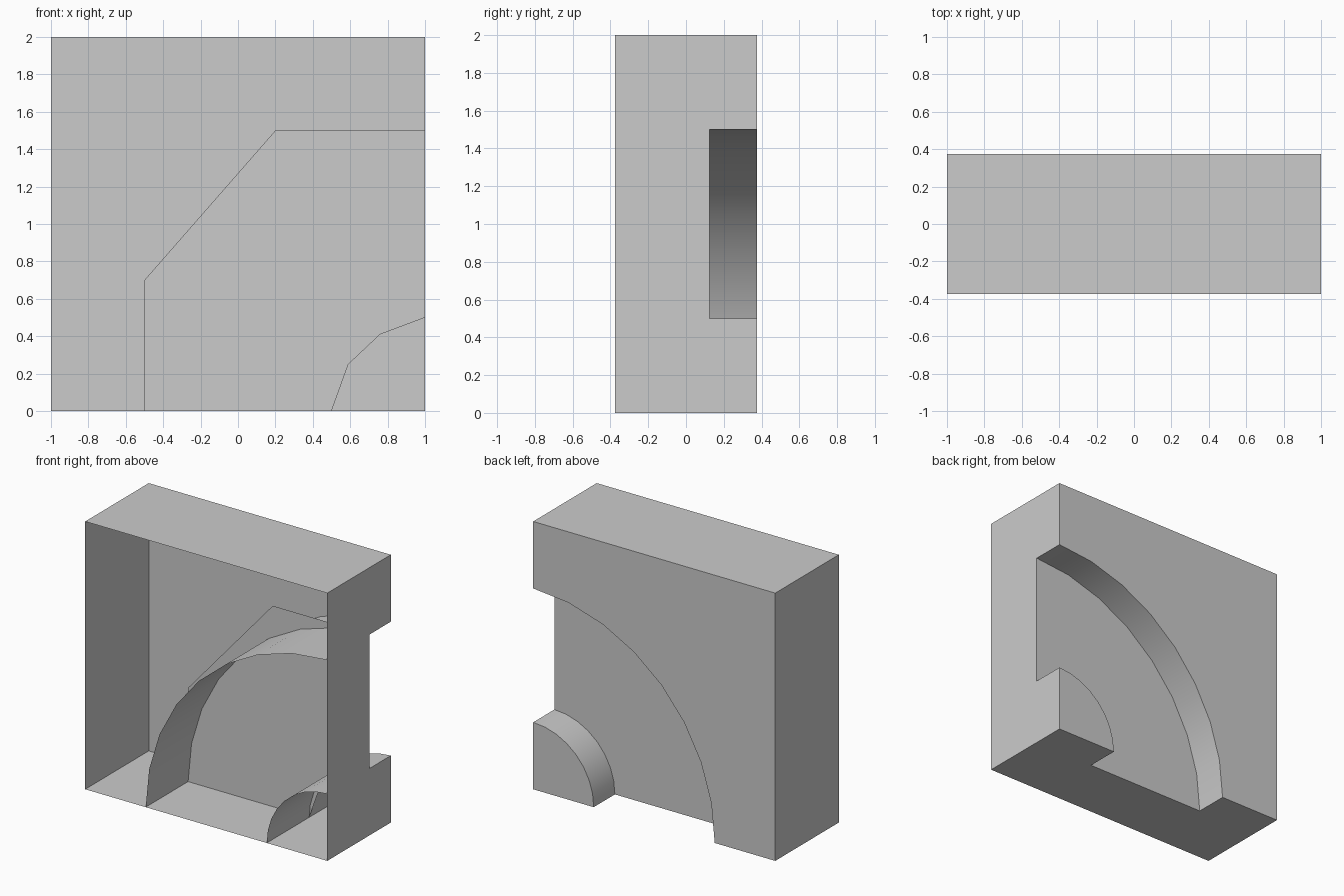
import bpy, bmesh
from math import sin, cos, pi
from mathutils import Vector

if "Cube" in bpy.data.objects:
    bpy.data.objects.remove(bpy.data.objects["Cube"])

F, G, B = -0.375, 0.125, 0.375   # front rim, groove floor, back face (y)
SEG = 8


def arc(r):
    """Quarter circle in x/z around the lower right corner, bottom to top."""
    return [(1 - r * cos(i * pi / 2 / SEG), r * sin(i * pi / 2 / SEG)) for i in range(SEG + 1)]


def make(name, faces, smooth=False):
    """faces: list of (points, outward direction)."""
    bm = bmesh.new()
    for pts, out in faces:
        f = bm.faces.new([bm.verts.new(p) for p in pts])
        f.normal_update()
        if f.normal.dot(Vector(out)) < 0:
            f.normal_flip()
        f.smooth = smooth
    bmesh.ops.remove_doubles(bm, verts=bm.verts, dist=1e-5)
    me = bpy.data.meshes.new(name)
    bm.to_mesh(me)
    bm.free()
    ob = bpy.data.objects.new(name, me)
    bpy.context.collection.objects.link(ob)
    return ob


def flat(profile, y):
    return [(x, y, z) for x, z in profile]


outer, inner = arc(1.5), arc(0.5)

# Block shell, open at the front, notched where the groove leaves it
make("block_shell", [
    ([(-1, F, 0), (-1, B, 0), (-1, B, 2), (-1, F, 2)], (-1, 0, 0)),
    ([(-1, F, 2), (1, F, 2), (1, B, 2), (-1, B, 2)], (0, 0, 1)),
    ([(-1, F, 0), (1, F, 0), (1, B, 0), (0.5, B, 0), (0.5, G, 0),
      (-0.5, G, 0), (-0.5, B, 0), (-1, B, 0)], (0, 0, -1)),
    ([(1, F, 0), (1, F, 2), (1, B, 2), (1, B, 1.5), (1, G, 1.5),
      (1, G, 0.5), (1, B, 0.5), (1, B, 0)], (1, 0, 0)),
    (flat(outer + [(1, 2), (-1, 2), (-1, 0)], B), (0, 1, 0)),
    (flat(inner + [(1, 0)], B), (0, 1, 0)),
])

# Curved groove walls, running the full depth of the block
for name, path, side in (("outer_groove_wall", outer, 1), ("inner_groove_wall", inner, -1)):
    walls = []
    for (x0, z0), (x1, z1) in zip(path, path[1:]):
        quad = [(x0, F, z0), (x1, F, z1), (x1, B, z1), (x0, B, z0)]
        walls.append((quad, (side * (2 - x0 - x1), 0, -side * (z0 + z1))))
    make(name, walls, smooth=True)

# Groove floor: a coarse plate that overlaps the walls
make("groove_floor", [(flat([(-0.5, 0), (-0.5, 0.7), (0.2, 1.5), (1, 1.5), (1, 0.5),
                             (0.76, 0.41), (0.59, 0.25), (0.5, 0)], G), (0, 1, 0))])
